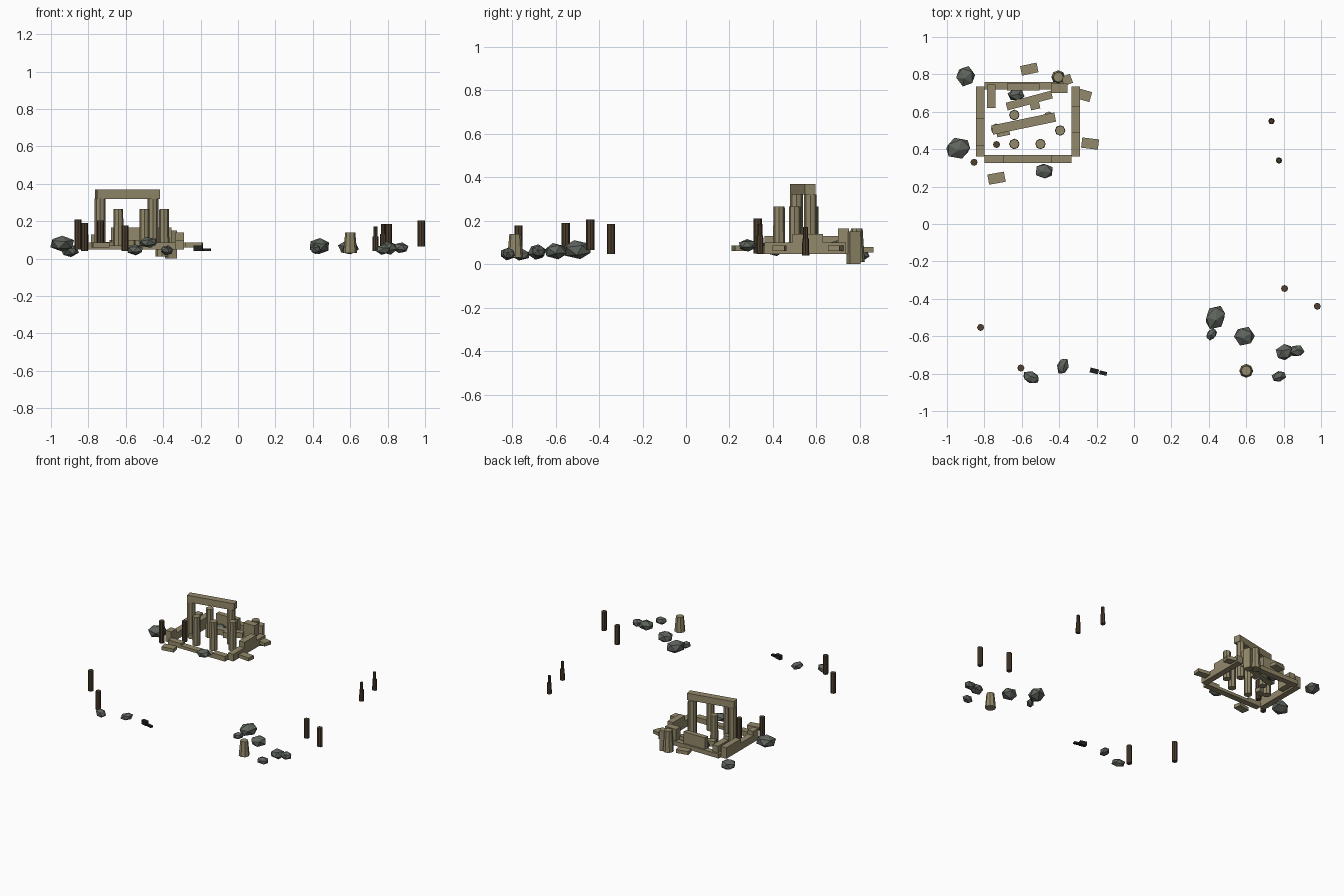
import bpy, random
from math import radians
from mathutils import Vector
random.seed(4)

def mat(name, rgb):
    m = bpy.data.materials.new(name)
    m.diffuse_color = (*rgb, 1)
    return m

SAND = mat("sandstone", (.29, .25, .145))
ROCK = mat("rock", (.115, .13, .11))
WOOD = mat("wood", (.075, .05, .028))
DARK = mat("charred", (.015, .015, .015))

def finish(name, m):
    o = bpy.context.object
    o.name = name
    o.data.materials.append(m)
    return o

def box(name, x, y, z0, z1, sx, sy, rot=0, m=SAND):
    bpy.ops.mesh.primitive_cube_add(size=1, location=(x, y, (z0 + z1) / 2),
                                    rotation=(0, 0, radians(rot)))
    bpy.context.object.scale = (sx, sy, z1 - z0)
    return finish(name, m)

def block(name, x0, x1, y0, y1, z0, z1):
    return box(name, (x0 + x1) / 2, (y0 + y1) / 2, z0, z1, x1 - x0, y1 - y0)

def column(name, x, y, z0, z1, r0, r1, m=SAND, n=8):
    bpy.ops.mesh.primitive_cone_add(vertices=n, radius1=r0, radius2=r1, depth=z1 - z0,
                                    location=(x, y, (z0 + z1) / 2))
    return finish(name, m)

def rock(x, y, z, rx, ry, rz, rot=0):
    bpy.ops.mesh.primitive_ico_sphere_add(subdivisions=1, radius=1.06, location=(x, y, z),
                                          rotation=(0, 0, radians(rot)))
    o = finish("rock", ROCK)
    # turn the facets inside the mesh so each boulder looks different
    e = Vector((random.uniform(-.3, .3), random.uniform(-.3, .3), 1)).to_track_quat('Z', 'Y')
    for v in o.data.vertices:
        v.co = e @ v.co
    o.scale = (rx, ry, rz)

# Ruined perimeter wall, one block per segment: x0, x1, y0, y1, top
for x0, x1, y0, y1, top in [
        (-.845, -.80, .565, .735, .13), (-.845, -.80, .42, .565, .10), (-.845, -.80, .36, .42, .13),
        (-.335, -.29, .63, .735, .10), (-.335, -.29, .49, .63, .14), (-.335, -.29, .36, .49, .10),
        (-.80, -.695, .325, .37, .085), (-.695, -.44, .325, .37, .07), (-.44, -.335, .325, .37, .085),
        (-.80, -.36, .72, .76, .08), (-.68, -.505, .715, .75, .165),
        (-.785, -.74, .62, .745, .13), (-.445, -.355, .70, .75, .165)]:
    block("wall_block", x0, x1, y0, y1, .048, top)

# Gateway: two pillars and a lintel
for x, y in [(-.737, .508), (-.455, .572)]:
    column("gate_pillar", x, y, .055, .32, .029, .029)
box("gate_lintel", -.59, .537, .32, .37, .344, .05, 11.7)

# Standing columns
for x, y in [(-.64, .583), (-.64, .428), (-.50, .428), (-.395, .50)]:
    column("hall_column", x, y, .055, .265, .028, .026)

# Fallen beam and loose bricks: x, y, z0, z1, sx, sy, rotation
box("fallen_beam", -.56, .66, .06, .10, .25, .042, 15)
for b in [(-.56, .828, .055, .08, .09, .052, 12), (-.235, .43, .06, .085, .09, .055, -7),
          (-.735, .245, .06, .085, .09, .055, 10), (-.272, .69, .06, .085, .085, .055, -16),
          (-.53, .635, .06, .10, .05, .045, 12), (-.70, .49, .06, .09, .07, .04, 12)]:
    box("loose_brick", *b)
box("sunken_pier", -.358, .77, 0, .15, .05, .05, 20)

# Broken column stumps
column("column_stump", .60, -.785, .03, .14, .037, .027)
column("column_stump", -.405, .785, .01, .165, .037, .027)

# Boulders: centre, radii, rotation
for r in [(-.90, .79, .043, .05, .055, .034), (-.94, .405, .08, .068, .058, .041, 20),
          (-.48, .283, .087, .05, .041, .028), (-.63, .69, .08, .046, .032, .03),
          (.435, -.50, .067, .053, .068, .042, -20), (.415, -.59, .05, .025, .036, .025, -35),
          (.59, -.60, .06, .055, .052, .037), (.805, -.685, .056, .05, .042, .035, 20),
          (.87, -.678, .058, .041, .032, .028), (.775, -.815, .048, .041, .028, .027, 15),
          (-.55, -.82, .047, .047, .032, .028, -25), (-.38, -.76, .044, .031, .046, .026, -20)]:
    rock(*r)

# Wooden posts
for x, y, z0, z1 in [(-.855, .33, .05, .21), (-.735, .425, .055, .205), (-.82, -.553, .04, .19),
                     (-.605, -.77, .04, .178), (.805, -.345, .046, .185), (.98, -.44, .066, .205)]:
    column("wood_post", x, y, z0, z1, .019, .019, WOOD)
# Stepped torch stakes
for x, y, z0, z1 in [(.735, .55, .04, .172), (.775, .34, .05, .186)]:
    zm = z0 + .6 * (z1 - z0)
    column("stake_base", x, y, z0, zm, .017, .015, WOOD)
    column("stake_top", x, y, zm, z1, .011, .011, WOOD)

# Small charred scraps
box("scrap_block", -.212, -.786, .04, .07, .046, .026, -14, DARK)
box("scrap_rod", -.165, -.797, .04, .053, .04, .02, -14, DARK)
